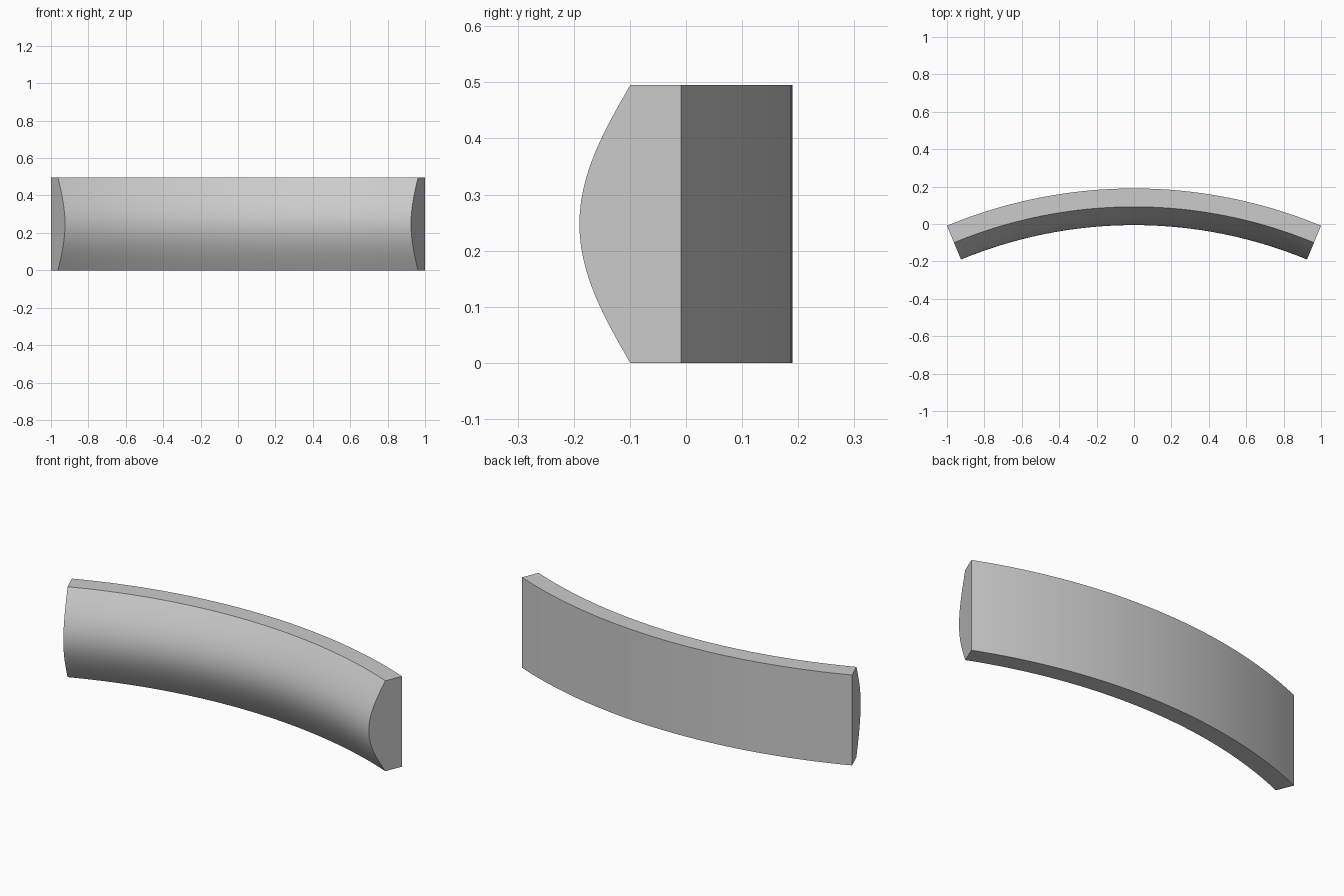
import bpy, bmesh, math

if "Cube" in bpy.data.objects:
    bpy.data.objects.remove(bpy.data.objects["Cube"])

HALF = math.radians(22.5)        # half of the arc's sweep
R = 1 / math.sin(HALF)           # radius of the flat back face
EDGE, DEPTH, HEIGHT = 0.098, 0.196, 0.495
SEG, STEPS = 32, 24

# Cross-section (depth from back, z): flat back, flat top and bottom, bulging front
profile = [(0, 0)]
for i in range(STEPS + 1):
    t = i / STEPS
    profile.append((EDGE + (DEPTH - EDGE) * math.sin(math.pi * t), HEIGHT * t))
profile.append((0, HEIGHT))

# Sweep the section along the arc
bm = bmesh.new()
rings = []
for s in range(SEG + 1):
    a = -HALF + 2 * HALF * s / SEG
    rings.append([bm.verts.new(((R - d) * math.sin(a),
                                (R - d) * math.cos(a) - R + 0.19, z))
                  for d, z in profile])
n = len(profile)
for r0, r1 in zip(rings, rings[1:]):
    for i in range(n):
        j = (i + 1) % n
        bm.faces.new((r0[i], r0[j], r1[j], r1[i]))

# End caps
bm.faces.new(rings[0])
bm.faces.new(rings[-1])
bmesh.ops.recalc_face_normals(bm, faces=bm.faces)

mesh = bpy.data.meshes.new("curved_moulding")
bm.to_mesh(mesh)
bm.free()
obj = bpy.data.objects.new("curved_moulding", mesh)
bpy.context.collection.objects.link(obj)
bpy.context.view_layer.objects.active = obj
obj.select_set(True)
bpy.ops.object.shade_smooth_by_angle(angle=math.radians(25))
